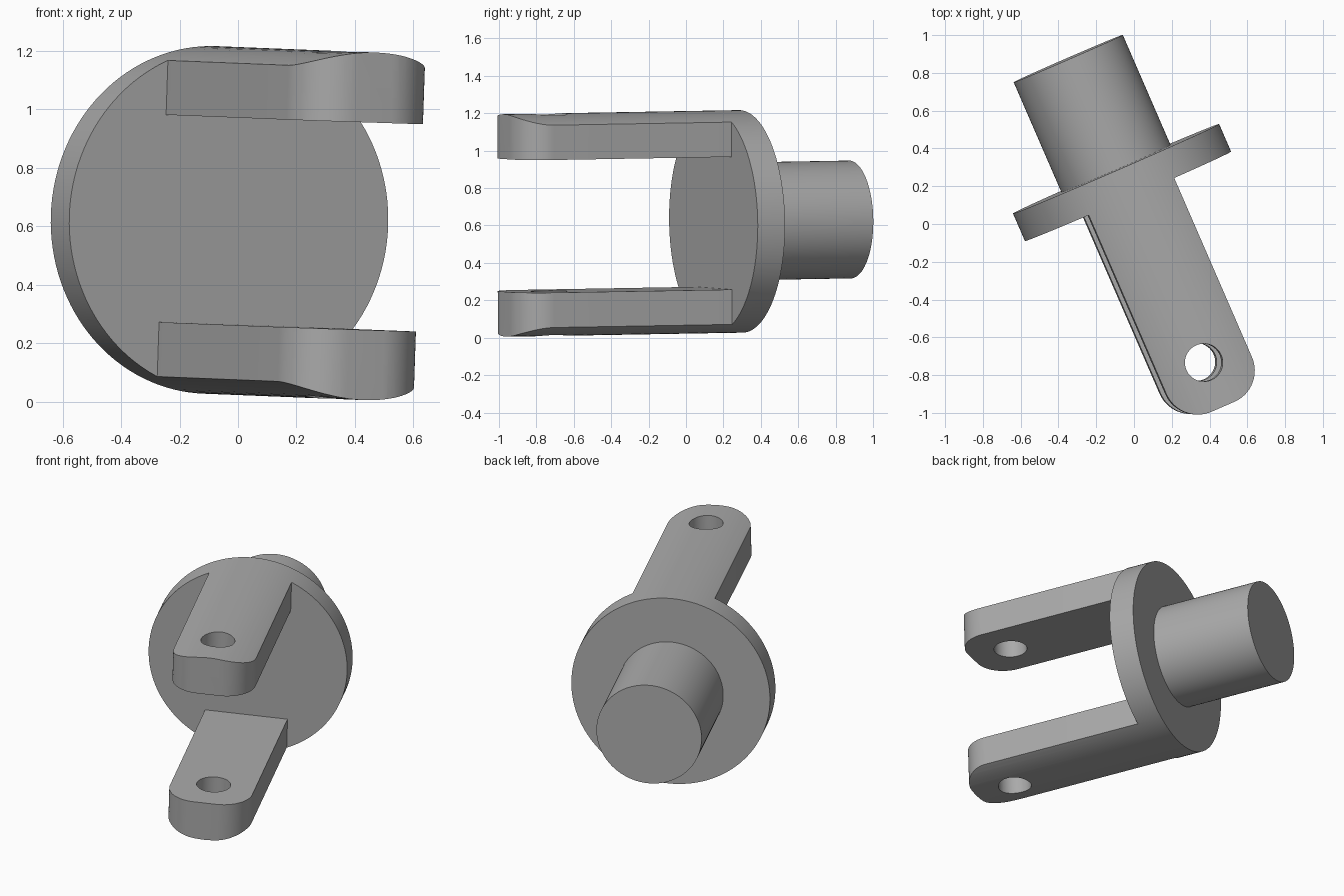
import bpy, bmesh, math
from mathutils import Matrix, Vector

cube = bpy.data.objects.get("Cube")
if cube:
    bpy.data.objects.remove(cube, do_unlink=True)

FLANGE_R, FLANGE_T = 0.595, 0.159
SHAFT_R, SHAFT_LEN = 0.315, 0.636
ARM_HALF, ARM_END, ARM_ROUND = 0.247, 1.372, 0.18
SLOT_HALF = 0.355
HOLE_R, HOLE_Y = 0.1, -1.117

grey = bpy.data.materials.new("plain grey")
grey.use_nodes = True
color = (0.4, 0.4, 0.4, 1)
grey.diffuse_color = color
grey.node_tree.nodes["Principled BSDF"].inputs["Base Color"].default_value = color


def make(name, bm):
    bmesh.ops.recalc_face_normals(bm, faces=bm.faces)
    mesh = bpy.data.meshes.new(name)
    bm.to_mesh(mesh)
    bm.free()
    mesh.materials.append(grey)
    obj = bpy.data.objects.new(name, mesh)
    bpy.context.collection.objects.link(obj)
    return obj


def cylinder(name, radius, start, end, axis="Y", sides=128):
    bm = bmesh.new()
    bmesh.ops.create_cone(bm, cap_ends=True, segments=sides, radius1=radius,
                          radius2=radius, depth=end - start)
    bm.transform(Matrix.Translation((0, 0, (start + end) / 2)))
    if axis == "Y":
        bm.transform(Matrix.Rotation(-math.pi / 2, 4, "X"))
    return make(name, bm)


def prism(name, outline, half_height):
    bm = bmesh.new()
    face = bm.faces.new([bm.verts.new((x, y, -half_height)) for x, y in outline])
    top = bmesh.ops.extrude_face_region(bm, geom=[face])["geom"]
    bmesh.ops.translate(bm, vec=(0, 0, 2 * half_height),
                        verts=[v for v in top if isinstance(v, bmesh.types.BMVert)])
    return make(name, bm)


def carve(obj, tool, operation):
    tool.hide_render = True
    mod = obj.modifiers.new("carve", "BOOLEAN")
    mod.object, mod.operation, mod.solver = tool, operation, "EXACT"
    bpy.context.view_layer.objects.active = obj
    bpy.ops.object.modifier_apply(modifier=mod.name)
    bpy.data.objects.remove(tool, do_unlink=True)


# Plan of the yoke: wide flange, narrow arms, rounded tip corners
right_side = [(0.8, 0.1), (0.8, -FLANGE_T), (ARM_HALF, -FLANGE_T)]
for i in range(17):
    a = i / 16 * math.pi / 2
    right_side.append((ARM_HALF - ARM_ROUND + ARM_ROUND * math.cos(a),
                       -ARM_END + ARM_ROUND - ARM_ROUND * math.sin(a)))
plan = right_side + [(-x, y) for x, y in reversed(right_side)]

# Flange and fork arms, cut from one round bar
yoke = cylinder("flange_and_fork_arms", FLANGE_R, -1.6, 0)
carve(yoke, prism("plan_cutter", plan, 0.8), "INTERSECT")
slot = [(-1, -FLANGE_T), (1, -FLANGE_T), (1, -2), (-1, -2)]
carve(yoke, prism("slot_cutter", slot, SLOT_HALF), "DIFFERENCE")
hole = cylinder("pin_hole_cutter", HOLE_R, -1, 1, axis="Z", sides=64)
hole.data.transform(Matrix.Translation((0, HOLE_Y, 0)))
carve(yoke, hole, "DIFFERENCE")

# Rear shaft
shaft = cylinder("shaft", SHAFT_R, -0.02, SHAFT_LEN)

# Pose of the whole part
up = Vector((0.034, -0.003, 1)).normalized()
back = Vector((-0.398, 0.917, 0.016)).normalized()
side = back.cross(up).normalized()
up = side.cross(back)
pose = Matrix((side, back, up)).transposed().to_4x4()
pose.translation = (-0.095, 0.2925, 0.622)

for obj in (yoke, shaft):
    obj.matrix_world = pose
    bpy.ops.object.select_all(action="DESELECT")
    obj.select_set(True)
    bpy.context.view_layer.objects.active = obj
    bpy.ops.object.shade_smooth_by_angle(angle=math.radians(30))
